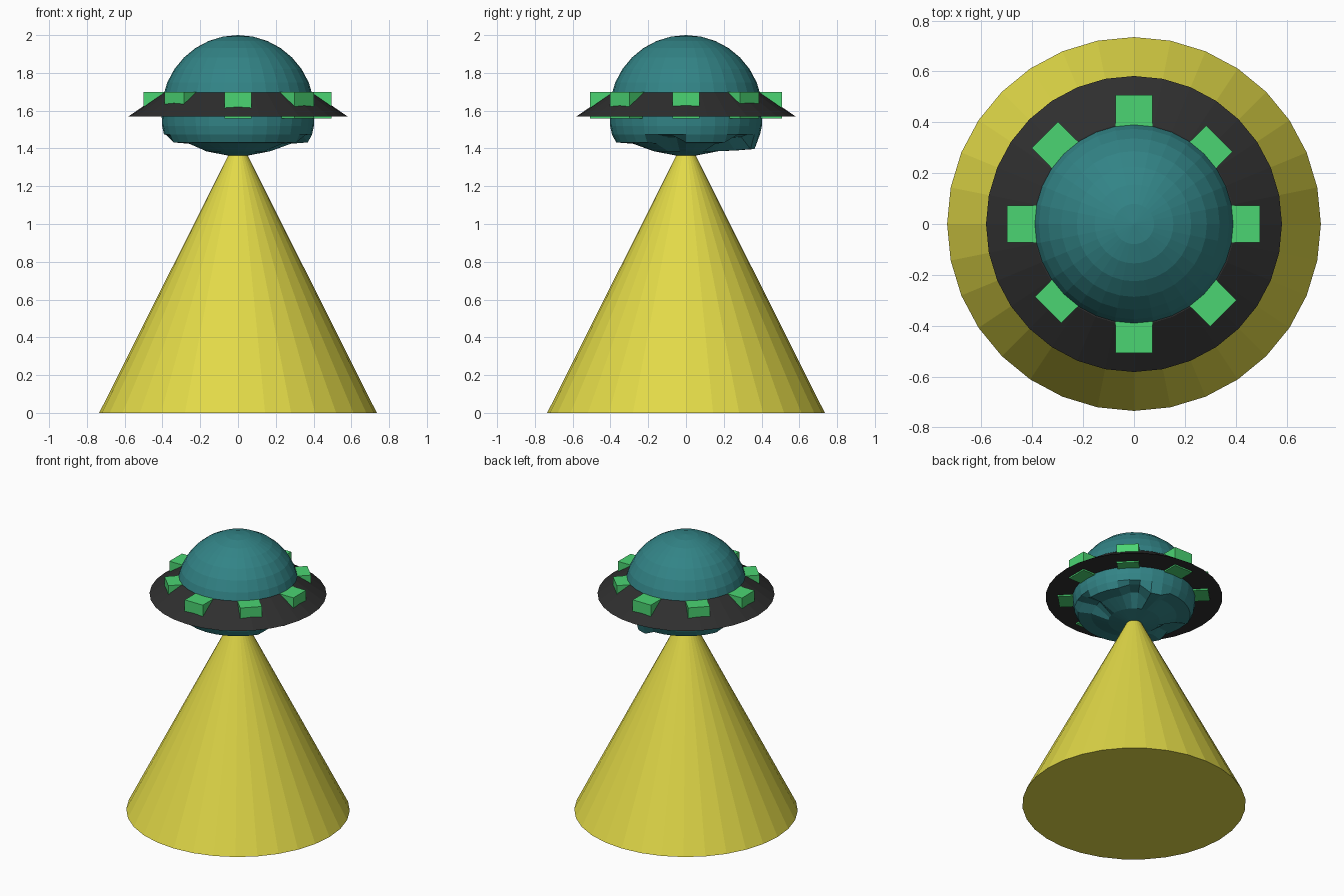
import bpy, bmesh
from math import sin, cos, pi, radians
from mathutils import Matrix

if "Cube" in bpy.data.objects:
    bpy.data.objects.remove(bpy.data.objects["Cube"])

SIDES = 32


def material(name, rgb):
    m = bpy.data.materials.new(name)
    m.use_nodes = True
    colour = (*rgb, 1)
    m.diffuse_color = colour
    m.node_tree.nodes["Principled BSDF"].inputs["Base Color"].default_value = colour
    return m


teal = material("teal", (0.032, 0.23, 0.24))
charcoal = material("charcoal", (0.028, 0.028, 0.028))
green = material("light green", (0.07, 0.66, 0.17))
yellow = material("beam yellow", (0.76, 0.70, 0.065))


def add_object(name, bm, mat):
    bmesh.ops.recalc_face_normals(bm, faces=bm.faces)
    mesh = bpy.data.meshes.new(name)
    bm.to_mesh(mesh)
    bm.free()
    mesh.materials.append(mat)
    obj = bpy.data.objects.new(name, mesh)
    bpy.context.collection.objects.link(obj)
    return obj


def lathe(profile, adjust=None):
    """Closed solid of revolution; radius 0 becomes a single pole."""
    bm = bmesh.new()
    rings = []
    for r, z in profile:
        if r == 0:
            rings.append([bm.verts.new((0, 0, z))] * SIDES)
            continue
        ring = []
        for i in range(SIDES):
            a = 2 * pi * i / SIDES
            rr, zz = adjust(a, r, z) if adjust else (r, z)
            ring.append(bm.verts.new((rr * cos(a), rr * sin(a), zz)))
        rings.append(ring)
    for low, high in zip(rings, rings[1:]):
        for i in range(SIDES):
            j = (i + 1) % SIDES
            corners = dict.fromkeys((low[i], low[j], high[j], high[i]))
            bm.faces.new(list(corners))
    for ring in (rings[0], rings[-1]):
        if ring[0] is not ring[1]:
            bm.faces.new(ring)
    return bm


# Light beam
add_object("light_beam", lathe([(0.735, 0), (0.04, 1.385)]), yellow)

# Hull: round dome above, flattened and battered belly below
R, MID = 0.405, 1.595
dome = [(R * cos(pi / 16 * k), MID + R * sin(pi / 16 * k)) for k in range(8)]
belly = [(0, 1.36), (0.06, 1.364), (0.17, 1.385), (0.28, 1.425),
         (0.37, 1.432), (0.392, 1.475), (0.402, 1.52)]
DENTS = [(-15, 0.035, -0.02), (180, 0.03, -0.02), (50, 0.03, -0.02), (75, -0.035, 0.0)]


def batter(a, r, z):
    if 0.25 < r < 0.38 and z < 1.5:
        for angle, lift, push in DENTS:
            if cos(a - radians(angle)) > cos(radians(14)):
                return r + push, z + lift
    return r, z


add_object("hull", lathe(belly + dome + [(0, MID + R)], batter), teal)

# Sloped rim around the hull
add_object("saucer_rim", lathe([(0.582, 1.568), (0.395, 1.697)]), charcoal)

# Eight light blocks set into the rim
outer_reach = [0.495, 0.475, 0.507, 0.495, 0.5, 0.478, 0.507, 0.497]
for i, outer in enumerate(outer_reach):
    inner = 0.36
    bottom = 1.575 if i in (4, 5) else 1.558
    top = 1.698
    bm = bmesh.new()
    bmesh.ops.create_cube(bm, size=1)
    place = (Matrix.Rotation(i * pi / 4, 4, "Z")
             @ Matrix.Translation(((inner + outer) / 2, 0, (bottom + top) / 2))
             @ Matrix.Diagonal((outer - inner, 0.145, top - bottom, 1)))
    bmesh.ops.transform(bm, matrix=place, verts=bm.verts)
    add_object(f"rim_light_{i + 1}", bm, green)
